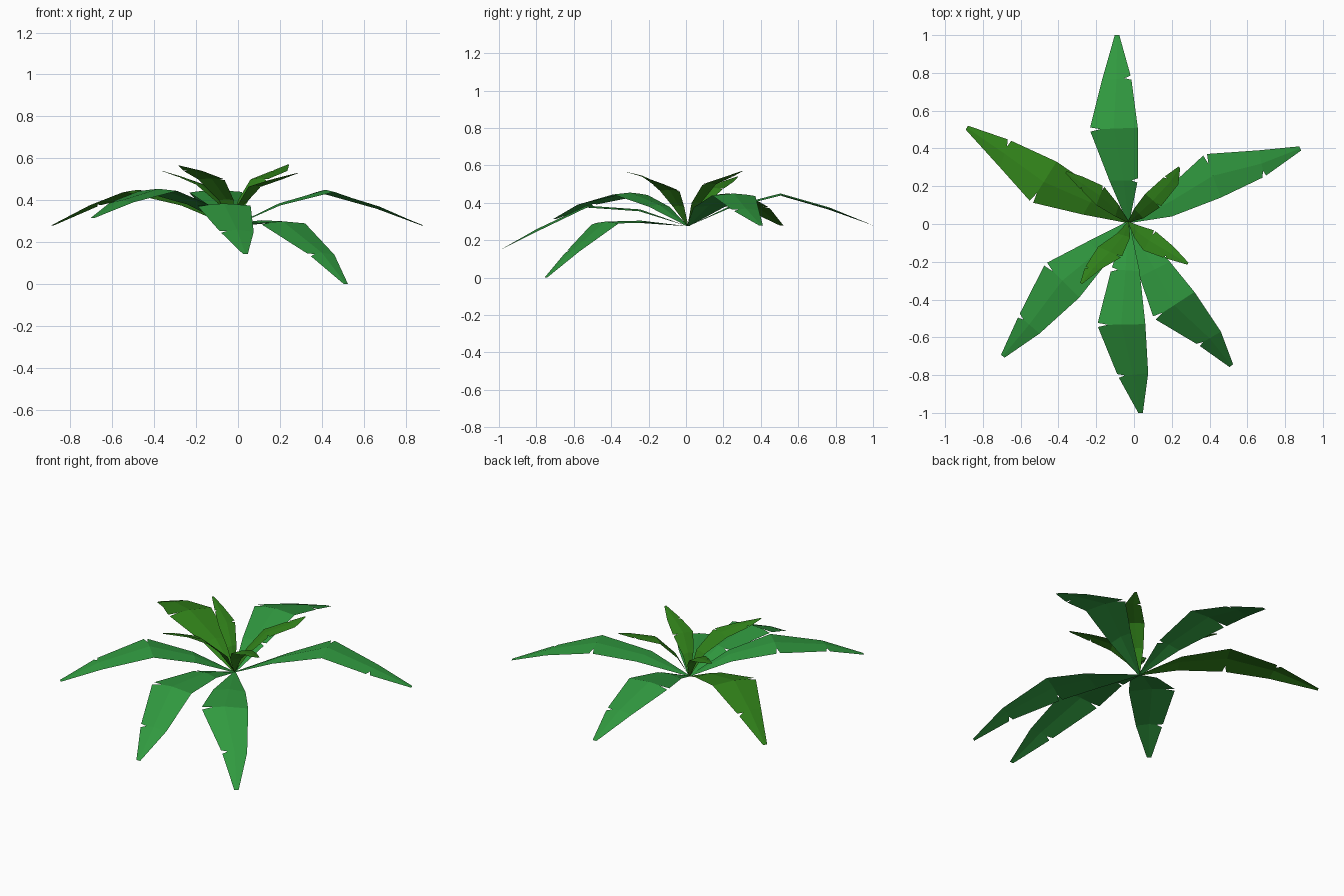
import bpy
from mathutils import Vector

if "Cube" in bpy.data.objects:
    bpy.data.objects.remove(bpy.data.objects["Cube"])


def material(name, rgb):
    m = bpy.data.materials.new(name)
    m.diffuse_color = (*rgb, 1)
    m.use_nodes = True
    m.node_tree.nodes["Principled BSDF"].inputs["Base Color"].default_value = m.diffuse_color
    return m


GREEN = material("cool_green", (0.03, 0.32, 0.05))
OLIVE = material("warm_green", (0.03, 0.22, 0.01))
BASE = Vector((-0.03, 0.01, 0.275))


def leaf(name, mat, left, right, tip, heights, notches, blunt=0.012, crease=0.01):
    """Creased sheet from base to tip; left/right are edge points (x, y) at
    three stations, notches name torn spots such as 'R2'."""
    tip = Vector((*tip, heights[3]))
    along = (tip - BASE).normalized()
    side = Vector((-along.y, along.x, 0)).normalized() * blunt
    edges = {}
    for key, pts, sign in (("L", left, 1), ("R", right, -1)):
        mid = [Vector((*p, z)) for p, z in zip(pts, heights)]
        edges[key] = [BASE + side * sign * 0.5] + mid + [tip + side * sign]
    rib = [(a + b) / 2 for a, b in zip(edges["L"], edges["R"])]
    for p in rib[1:4]:
        p.z += crease
    verts, faces = [], []

    def face(points):
        n = len(verts)
        verts.extend(points)
        faces.append(range(n, n + len(points)))

    for key, edge in edges.items():
        for i in range(4):
            low, high = edge[i], edge[i + 1]
            step = (high - low).normalized() * blunt
            pts = [rib[i], rib[i + 1]]
            if f"{key}{i + 1}" in notches:      # tear at the upper end
                pts += [high.lerp(rib[i + 1], 0.45), high - step]
            else:
                pts.append(high)
            if f"{key}{i}" in notches:          # tear at the lower end
                pts += [low + step, low.lerp(rib[i], 0.45)]
            else:
                pts.append(low)
            face(pts if key == "L" else pts[::-1])
    mesh = bpy.data.meshes.new(name)
    mesh.from_pydata([tuple(v) for v in verts], [], [list(f) for f in faces])
    mesh.materials.append(mat)
    ob = bpy.data.objects.new(name, mesh)
    bpy.context.collection.objects.link(ob)


# Large drooping outer leaves
leaf("back_leaf", GREEN,
     [(-0.13, 0.23), (-0.235, 0.50), (-0.17, 0.76)],
     [(0.02, 0.23), (0.02, 0.51), (-0.015, 0.775)],
     (-0.09, 1.0), (0.37, 0.44, 0.365, 0.28), ("L2", "R1", "R3"))
leaf("back_right_leaf", GREEN,
     [(0.19, 0.20), (0.375, 0.37), (0.66, 0.39)],
     [(0.20, 0.04), (0.46, 0.14), (0.69, 0.25)],
     (0.88, 0.40), (0.375, 0.44, 0.36, 0.28), ("L2", "R3"))
leaf("front_right_leaf", GREEN,
     [(0.19, -0.20), (0.32, -0.36), (0.46, -0.57)],
     [(0.03, -0.28), (0.105, -0.50), (0.34, -0.64)],
     (0.515, -0.75), (0.295, 0.29, 0.14, 0.0), ("R2", "R3"))
leaf("front_leaf", GREEN,
     [(0.03, -0.25), (0.06, -0.53), (0.075, -0.79)],
     [(-0.12, -0.24), (-0.195, -0.535), (-0.085, -0.805)],
     (0.035, -1.0), (0.355, 0.375, 0.25, 0.145), ("R1", "R2", "R3"))
leaf("front_left_leaf", GREEN,
     [(-0.14, -0.20), (-0.29, -0.39), (-0.50, -0.58)],
     [(-0.24, -0.09), (-0.47, -0.21), (-0.61, -0.485)],
     (-0.695, -0.70), (0.38, 0.445, 0.39, 0.315), ("R2", "R3"))
leaf("back_left_leaf", OLIVE,
     [(-0.27, 0.05), (-0.545, 0.115), (-0.71, 0.30)],
     [(-0.19, 0.18), (-0.41, 0.33), (-0.66, 0.445)],
     (-0.885, 0.51), (0.375, 0.44, 0.375, 0.28), ("L2", "R3"))

# Small upright inner leaves
small = dict(blunt=0.006, crease=0.005)
leaf("inner_front_right_leaf", OLIVE,
     [(0.03, -0.01), (0.11, -0.035), (0.21, -0.12)],
     [(0.0, -0.07), (0.05, -0.14), (0.16, -0.18)],
     (0.285, -0.21), (0.38, 0.465, 0.50, 0.53), ("L2", "R3"), **small)
leaf("inner_front_left_leaf", OLIVE,
     [(-0.02, -0.07), (-0.065, -0.175), (-0.17, -0.235)],
     [(-0.09, -0.05), (-0.19, -0.12), (-0.26, -0.23)],
     (-0.28, -0.315), (0.40, 0.50, 0.54, 0.565), ("L2", "R3"), **small)
leaf("inner_back_right_leaf", OLIVE,
     [(0.0, 0.08), (0.06, 0.16), (0.16, 0.25)],
     [(0.05, 0.03), (0.14, 0.09), (0.235, 0.21)],
     (0.24, 0.30), (0.40, 0.50, 0.54, 0.57), ("L3", "R2"), **small)
leaf("inner_back_left_leaf", OLIVE,
     [(-0.10, 0.04), (-0.20, 0.10), (-0.28, 0.18)],
     [(-0.08, 0.10), (-0.16, 0.20), (-0.27, 0.25)],
     (-0.36, 0.275), (0.39, 0.475, 0.51, 0.54), ("L3", "R2"), **small)
